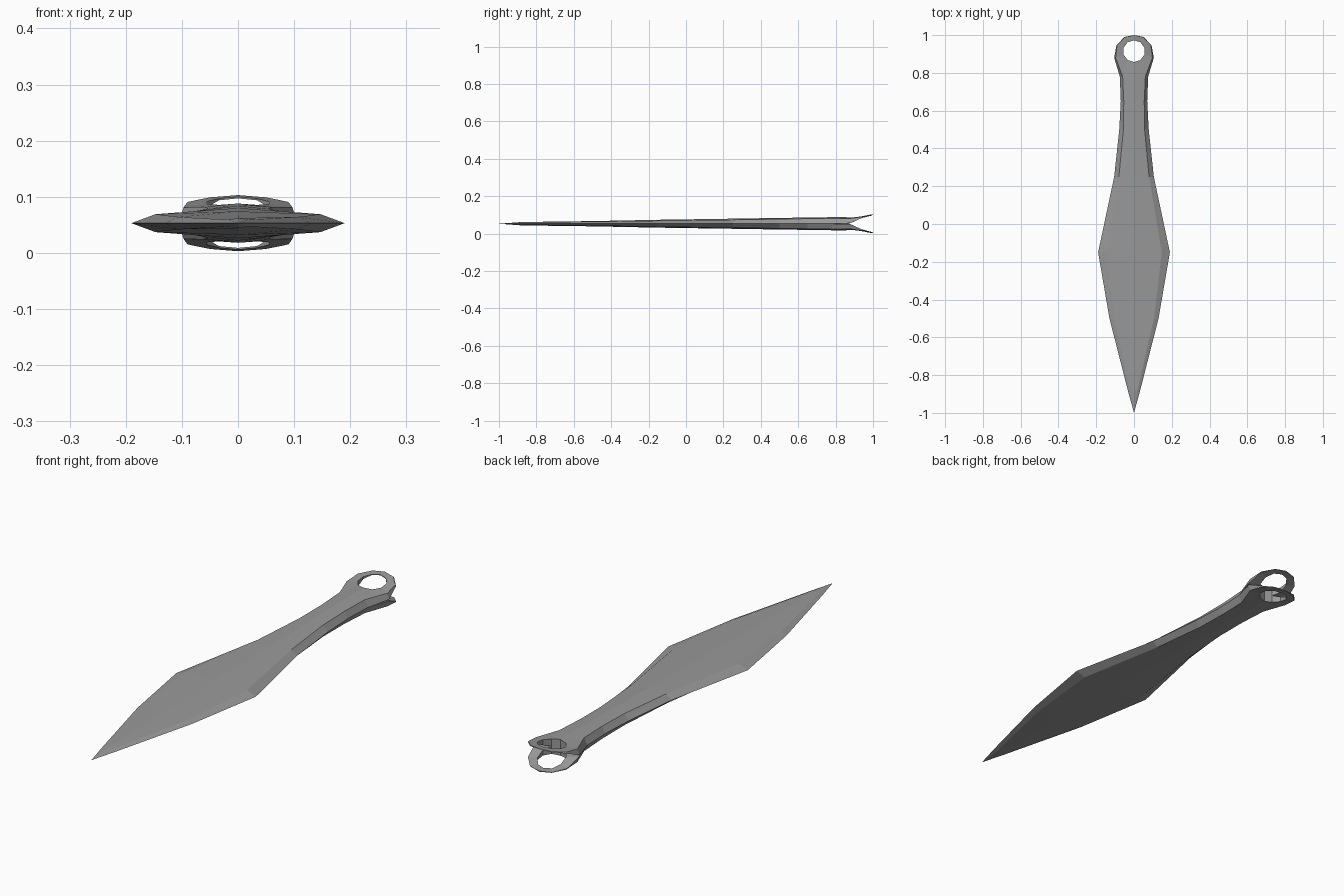
import bpy, bmesh, math

cube = bpy.data.objects.get("Cube")
if cube:
    bpy.data.objects.remove(cube)

steel = bpy.data.materials.new("grey steel")
steel.use_nodes = True
colour = (0.32, 0.32, 0.32, 1)
steel.diffuse_color = colour
steel.node_tree.nodes["Principled BSDF"].inputs["Base Color"].default_value = colour

MID = 0.053  # height of the cutting edge
bm = bmesh.new()


def face(*points):
    """Add a face and its mirrored copies on the other side and underneath."""
    for sx in (1, -1):
        for sz in (1, -1):
            verts = []
            for x, y, z in points:
                co = (x * sx, y, MID + (z - MID) * sz)
                if co not in verts:
                    verts.append(co)
            if len(verts) > 2:
                if sx * sz < 0:
                    verts.reverse()
                bm.faces.new([bm.verts.new(v) for v in verts])


# Blade and grip: y, edge half width, flat half width, flat height, ridge height
stations = [
    (-1.0, 0, 0, MID, MID),
    (-0.88, 0.033, 0.018, 0.059, 0.062),
    (-0.5, 0.13, 0.106, 0.064, 0.067),
    (-0.15, 0.19, 0.147, 0.069, 0.074),
    (0.25, 0.105, 0.08, 0.074, 0.080),
    (0.5, 0.078, 0.056, 0.078, 0.084),
    (0.65, 0.07, 0.054, 0.080, 0.086),
    (0.78, 0.075, 0.06, 0.082, 0.088),
]
for a, b in zip(stations, stations[1:]):
    rows = [[(0, y, zc), (f, y, zf), (w, y, MID)] for y, w, f, zf, zc in (a, b)]
    for i in range(2):
        face(rows[0][i], rows[0][i + 1], rows[1][i + 1], rows[1][i])


def sheet_top(x, y):
    flare = max(0, y - 0.86) / 0.14
    return 0.088 - 0.1 * abs(x) * (1 - 0.5 * flare) + 0.015 * flare


def sheet_under(x, y):
    t = min(1, max(0, (y - 0.87) / 0.08))
    return MID + (sheet_top(x, y) - 0.003 - MID) * t


# Split ring: two thin flared sheets round a ten-sided hole
rim = [(0, 0.78), (0.06, 0.78), (0.097, 0.88), (0.09, 0.945), (0.05, 0.988), (0, 1)]
base = [(0, 0.78), (0.075, 0.78), (0.105, 0.88), (0.093, 0.945), (0.052, 0.99), (0, 1)]
hole = [(0.058 * math.sin(math.pi * k / 5), 0.915 - 0.058 * math.cos(math.pi * k / 5))
        for k in range(6)]
hole[0], hole[5] = (0, hole[0][1]), (0, hole[5][1])
top_rim = [(x, y, sheet_top(x, y)) for x, y in rim]
top_hole = [(x, y, sheet_top(x, y)) for x, y in hole]
low_rim = [(x, y, sheet_under(x, y)) for x, y in base]
low_hole = [(x, y, sheet_under(x, y)) for x, y in hole]
for i in range(5):
    j = i + 1
    face(top_hole[i], top_rim[i], top_rim[j], top_hole[j])
    face(top_hole[j], low_hole[j], low_hole[i], top_hole[i])
    if i:  # the first span joins the grip
        face(top_rim[i], low_rim[i], low_rim[j], top_rim[j])
        face(low_hole[j], low_rim[j], low_rim[i], low_hole[i])

bmesh.ops.remove_doubles(bm, verts=bm.verts, dist=0.0002)
bmesh.ops.recalc_face_normals(bm, faces=bm.faces)
mesh = bpy.data.meshes.new("throwing_knife")
bm.to_mesh(mesh)
bm.free()
mesh.materials.append(steel)
knife = bpy.data.objects.new("throwing_knife", mesh)
bpy.context.collection.objects.link(knife)
